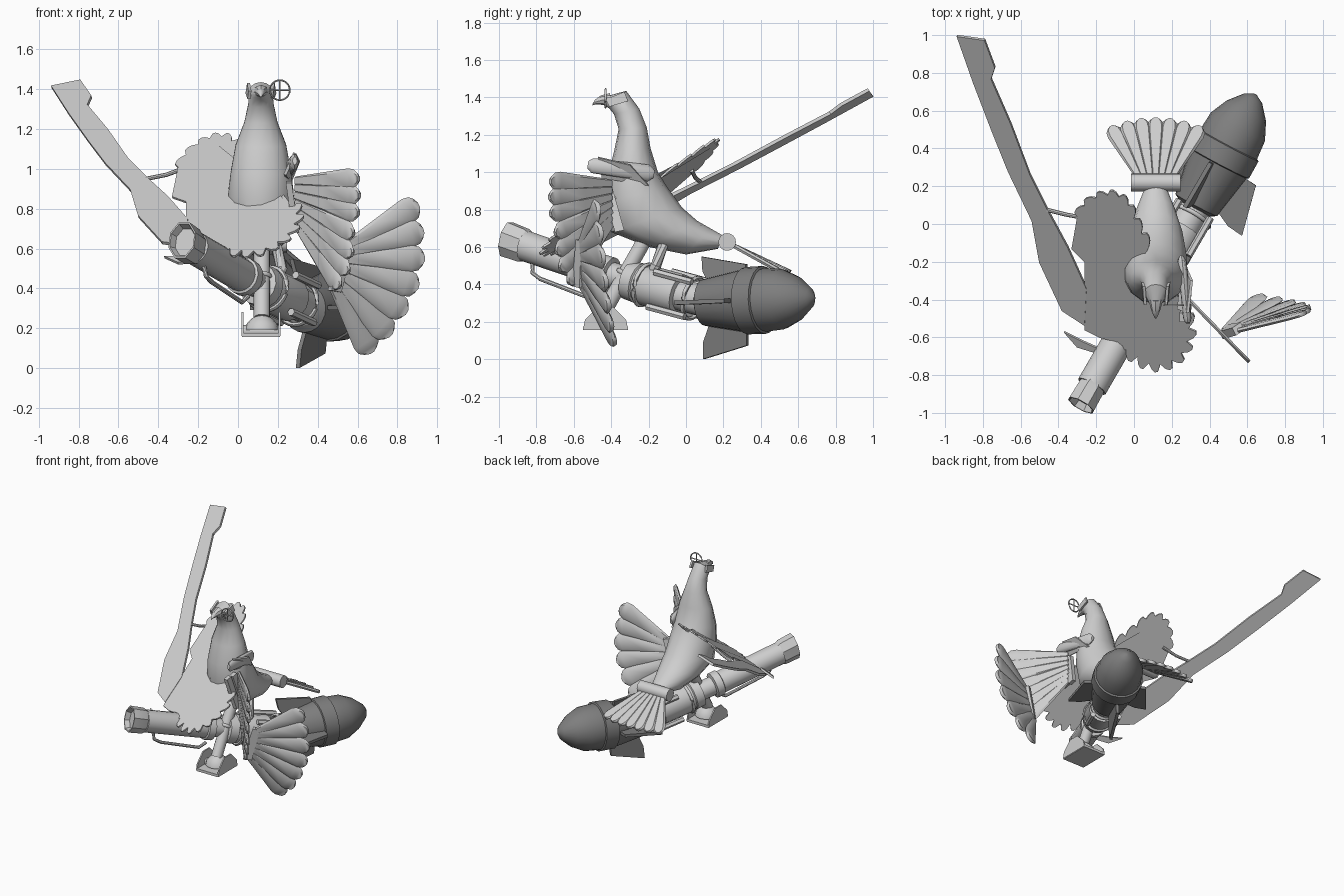
import bpy, bmesh, math
from mathutils import Vector as V

if "Cube" in bpy.data.objects:
    bpy.data.objects.remove(bpy.data.objects["Cube"])


def material(name, g):
    m = bpy.data.materials.new(name)
    m.diffuse_color = (g, g, g, 1)
    m.use_nodes = True
    m.node_tree.nodes["Principled BSDF"].inputs["Base Color"].default_value = m.diffuse_color
    return m


LIGHT = material("light_grey", 0.62)
DARK = material("dark_grey", 0.21)


def make(name, verts, faces, mat=LIGHT, angle=35):
    me = bpy.data.meshes.new(name)
    me.from_pydata([tuple(v) for v in verts], [], faces)
    bm = bmesh.new()
    bm.from_mesh(me)
    bmesh.ops.recalc_face_normals(bm, faces=bm.faces)
    bm.to_mesh(me)
    bm.free()
    me.materials.append(mat)
    ob = bpy.data.objects.new(name, me)
    bpy.context.collection.objects.link(ob)
    if angle:
        bpy.ops.object.select_all(action='DESELECT')
        ob.select_set(True)
        bpy.context.view_layer.objects.active = ob
        bpy.ops.object.shade_smooth_by_angle(angle=math.radians(angle))
    return ob


def loft(name, rings, mat=LIGHT, angle=35, loop=False):
    n, k = len(rings[0]), len(rings)
    faces = []
    for i in range(k if loop else k - 1):
        a, b = i * n, (i + 1) % k * n
        faces += [(a + j, a + (j + 1) % n, b + (j + 1) % n, b + j) for j in range(n)]
    if not loop:
        faces += [tuple(range(n)), tuple(range((k - 1) * n, k * n))]
    return make(name, [v for r in rings for v in r], faces, mat, angle)


def circle(c, axis, r, n, squash=1, turn=0):
    axis = V(axis).normalized()
    s = axis.cross(V((0, 0, 1)) if abs(axis.z) < 0.95 else V((1, 0, 0))).normalized()
    u = s.cross(axis)
    return [V(c) + r * (squash * math.cos(a) * s + math.sin(a) * u)
            for a in (2 * math.pi * (i + turn) / n for i in range(n))]


def rod(name, pts, r, n=8, mat=LIGHT):
    pts = [V(p) for p in pts]
    last = len(pts) - 1
    return loft(name, [circle(p, pts[min(i + 1, last)] - pts[max(i - 1, 0)], r, n)
                       for i, p in enumerate(pts)], mat)


def hoop(name, c, axis, R, r, mat=LIGHT, n=24):
    ring = circle(c, axis, R, n)
    return loft(name, [circle(p, (p - V(c)).cross(V(axis)), r, 6) for p in ring], mat, 60, True)


def plate(name, pts, off, mat=LIGHT):
    off = V(off)
    return loft(name, [[V(p) - off / 2 for p in pts], [V(p) + off / 2 for p in pts]], mat, 0)


def feather(name, root, tip, normal, w, h=0.012):
    root, tip = V(root), V(tip)
    u = tip - root
    v = V(normal).cross(u).normalized()
    n = u.cross(v).normalized()
    rings = []
    for s, k in ((0, .4), (.45, .72), (.84, 1), (.93, .88), (.98, .55), (1, .25)):
        rings.append([root + u * s + v * w * k * a + n * h * b for a, b in
                      ((1, 0), (.7, 1), (-.7, 1), (-1, 0), (-.7, -1), (.7, -1))])
    return loft(name, rings)


# Bird body: rings spanned between a front point and a back point (y, z, y, z, half width)
BX = 0.115
body = [(-.44, 1.36, -.41, 1.41, .03), (-.41, 1.34, -.32, 1.435, .06), (-.385, 1.31, -.25, 1.34, .065),
        (-.36, 1.23, -.21, 1.24, .085), (-.385, 1.11, -.19, 1.13, .13), (-.42, .97, -.15, 1.0, .155),
        (-.425, .84, -.10, .92, .168), (-.40, .68, -.02, .81, .168), (-.20, .60, .06, .74, .145),
        (0, .56, .13, .70, .105), (.17, .59, .20, .66, .06)]
rings = []
for yf, zf, yb, zb, hw in body:
    c, d = V((BX, (yf + yb) / 2, (zf + zb) / 2)), V((0, (yb - yf) / 2, (zb - zf) / 2))
    rings.append([c + d * math.cos(a) + V((hw * math.sin(a), 0, 0))
                  for a in (2 * math.pi * i / 14 for i in range(14))])
loft("bird_body", rings, LIGHT, 40)

# Beak, brows and eye sight
loft("beak", [circle((BX, y, z), (0, -1, -.2), r, 8) for y, z, r in
              ((-.40, 1.385, .038), (-.45, 1.385, .026), (-.485, 1.375, .012), (-.5, 1.36, .003))])
for s in (-1, 1):
    plate("brow", [(BX + s * .055, -.43, 1.39), (BX + s * .062, -.33, 1.43),
                   (BX + s * .07, -.31, 1.38), (BX + s * .06, -.41, 1.35)], (s * .015, 0, 0))
sight = V((.21, -.43, 1.395))
hoop("sight_ring", sight, (0, 1, 0), .05, .005)
for d in (V((.05, 0, 0)), V((0, 0, .05))):
    rod("sight_cross", [sight - d, sight + d], .004, 6)
rod("sight_arm", [(.17, -.36, 1.39), (.17, -.43, 1.395)], .008, 6)

# Broad wing: flat sheets in one tilted plane, the upper fan curling up a little
WN = V((-.3, -.654, 1)).normalized()


def on_wing(p, curl=0):
    return (p[0], p[1], 1.04 + .654 * p[1] + .3 * p[0] + curl * max(0, p[1] + .12))


def scallop(pts, out):
    res = []
    for a, b in zip(pts, pts[1:]):
        dx, dy = b[0] - a[0], b[1] - a[1]
        l = math.hypot(dx, dy)
        res.append(a)
        res += [(a[0] + t * dx + dy / l * k, a[1] + t * dy - dx / l * k)
                for t, k in ((.3, out * .7), (.6, out), (.85, out * .9))]
    return res + [pts[-1]]


low = [(-.1, -.62), (-.04, -.66), (.02, -.70), (.08, -.735), (.14, -.74), (.2, -.72), (.25, -.68),
       (.28, -.62), (.29, -.55), (.27, -.47)]
high = [(.08, -.12), (.04, -.05), (0, .03), (-.03, .1), (-.08, .145), (-.14, .155), (-.2, .14),
        (-.26, .1), (-.3, .04)]
fan = scallop(low, .045) + [(.2, -.3), (.07, -.14)] + scallop(high, .028) + \
    [(-.33, -.13), (-.26, -.2), (-.26, -.56), (-.18, -.6)]
plate("wing_fan", [on_wing(p, .18) for p in fan], WN * .012)
strip = [(-.937, .997), (-.85, .75), (-.75, .49), (-.665, .28), (-.54, .02), (-.5, -.2), (-.38, -.456),
         (-.26, -.535), (-.25, -.34), (-.35, -.12), (-.45, .065), (-.55, .265), (-.65, .53),
         (-.755, .77), (-.735, .83), (-.79, .976)]
plate("wing_long_feather", [on_wing(p) for p in strip], WN * .018)
plate("wing_spur", [on_wing(p) for p in ((-.37, -.57), (-.3, -.65), (-.17, -.69), (-.18, -.66), (-.27, -.62))],
      WN * .015)
rod("wing_strut", [(-.46, .075, .95), (-.36, .05, .97), (-.25, .03, 1.01)], .011)

# Folded wing: shoulder, arm and two feather fans
loft("shoulder", [circle((x, y, z), (0, 1, -.14), r, 12, .55) for x, y, z, r in
                  ((.285, -.525, 1.04, .02), (.282, -.5, 1.035, .04), (.255, -.2, .995, .045),
                   (.25, -.17, .99, .02))])
plate("shoulder_cover", [(.235, -.45, .97), (.285, -.47, 1.08), (.305, -.3, 1.04), (.26, -.2, .93)], (.014, 0, -.006))
for dy in (0, .07):
    plate("wing_arm", [(.255, -.52 + dy, .93), (.255, -.47 + dy, .94), (.29, -.40 + dy, .69),
                       (.29, -.45 + dy, .68)], (.03, 0, 0))
tipsA = [(.605, .95), (.61, .865), (.605, .775), (.58, .67), (.575, .57), (.555, .48), (.51, .405)]
for i, (x, z) in enumerate(tipsA):
    xr = .29
    feather("inner_feather", (xr, -.38 - (xr - .27) * 1.03, .94 - .036 * i),
            (x, -.38 - (x - .27) * 1.03, z), (.72, .7, 0), .054, .01)
tipsB = [(.905, .82), (.93, .69), (.935, .55), (.905, .41), (.845, .28), (.765, .165), (.67, .08)]
for i, (x, z) in enumerate(tipsB):
    f = i / 6
    feather("outer_feather", (.56 - .075 * f, -.56, .62 - .22 * f), (x, -.47 + .09 * f, z),
            (-.25, 1, .15), .068)
plate("fan_hinge", [(.53, -.57, .64), (.575, -.54, .63), (.51, -.55, .38), (.46, -.59, .39)], (.02, -.04, 0))

# Tail
rod("tail_hinge", [(-.015, .22, .627), (.245, .22, .627)], .047, 16)
for i in range(7):
    k = (i - 3) / 3
    feather("tail_feather", (BX + .09 * k, .25, .61), (BX + .235 * k, .56 - .045 * k * k, .465),
            (0, .4, .9), .045)


# Launcher tube along a gently sagging line
def axis_at(y):
    u = .1 - y
    return V((-.275 + (y + .95) * .58, y, .31 + .255 * u + .055 * u * u))


AX = V((.49, .85, -.24)).normalized()
prof = [(-.86, .083), (-.45, .083), (-.445, .095), (-.40, .095), (-.395, .07), (-.31, .07), (-.305, .105),
        (-.25, .11), (-.245, .1), (-.2, .112), (-.03, .112), (-.025, .085), (.12, .085)]
loft("launcher_tube", [circle(axis_at(y), AX, r, 16) for y, r in prof], LIGHT, 30)
muzzle = [(-.93, .075), (-.96, .09), (-.96, .1), (-.87, .096), (-.85, .085)]
loft("muzzle", [circle(axis_at(y), AX, r, 8, .8, .5) for y, r in muzzle], LIGHT, 20)
for y in (-.22, .04):
    hoop("launcher_hoop", axis_at(y), AX, .112, .012)
for j in range(4):
    a, b = (circle(axis_at(y), AX, .135, 4, 1, .5)[j] for y in (-.14, .06))
    rod("launcher_rail", [a, b], .02, 6)
rod("launcher_handle", [(-.17, -.82, .51), (-.16, -.82, .46), (-.13, -.78, .43), (.02, -.52, .33),
                        (.05, -.47, .36)], .012)
rod("launcher_grip", [(.19, -.12, .62), (.22, -.16, .5), (.19, -.2, .42)], .028)

# Rocket head with four swept fins
base = V((.33, .1, .303))
RD = V((.3, .565, .025)).normalized()
prof = [(-.02, .09), (0, .125), (.25, .17), (.255, .18), (.36, .182), (.365, .17), (.47, .162),
        (.565, .118), (.64, .055), (.665, .01)]
loft("rocket", [circle(base + RD * t, RD, r, 20) for t, r in prof], DARK, 30)
side = RD.cross(V((0, 0, 1))).normalized()
up = side.cross(RD)
for d, w, k in ((up - side * .2, side, .85), (-up - side * .08, side, 1.04), (side, up, 1), (-side, up, 1)):
    pts = [base + RD * t + d * r * k for t, r in ((.25, .13), (.24, .23), (-.03, .29), (-.02, .2), (.03, .1))]
    plate("rocket_fin", pts, w * .022, DARK)

# Leg and foot
rod("leg", [(.12, -.22, .64), (.12, -.44, .25)], .041, 14)
hoop("leg_collar", (.12, -.325, .455), (0, .5, .85), .042, .012)
loft("ankle", [circle((.12, -.43, z), (0, 0, 1), r, 16) for z, r in
               ((.19, .085), (.22, .078), (.245, .055), (.265, .03))])
plate("foot_base", [(.02, -.55, .165), (.21, -.55, .165), (.21, -.31, .165), (.02, -.31, .165)], (0, 0, .02))
for x in (.022, .208):
    plate("foot_side", [(x, -.55, .16), (x, -.31, .16), (x, -.32, .21), (x, -.39, .28),
                        (x, -.47, .28), (x, -.54, .21)], (.01, 0, 0))
rod("foot_drum", [(.025, -.43, .185), (.205, -.43, .185)], .03, 12)
